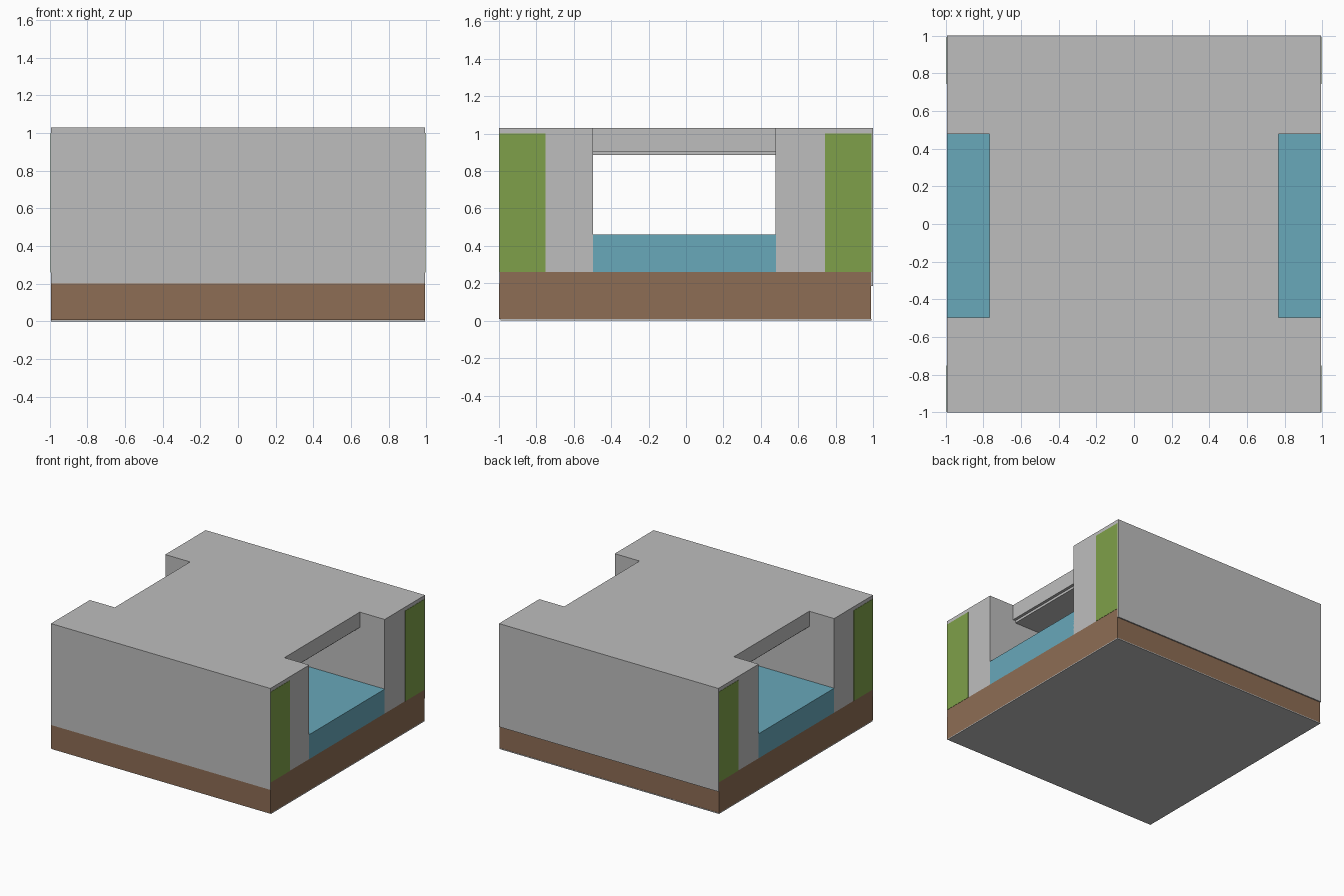
import bpy
import bmesh

if "Cube" in bpy.data.objects:
    bpy.data.objects.remove(bpy.data.objects["Cube"])


def material(name, rgb):
    m = bpy.data.materials.new(name)
    m.diffuse_color = (*rgb, 1.0)
    m.use_nodes = True
    m.node_tree.nodes["Principled BSDF"].inputs["Base Color"].default_value = m.diffuse_color
    return m


stone = material("grey stone", (0.515, 0.515, 0.515))
earth = material("brown earth", (0.270, 0.153, 0.089))
grass = material("green grass", (0.212, 0.352, 0.067))
water = material("blue water", (0.138, 0.392, 0.491))


def box(name, x, y, z, mat):
    """Box from (min, max) ranges on each axis."""
    bm = bmesh.new()
    bmesh.ops.create_cube(bm, size=1.0)
    for v in bm.verts:
        v.co = [r[0] if c < 0 else r[1] for c, r in zip(v.co, (x, y, z))]
    mesh = bpy.data.meshes.new(name)
    bm.to_mesh(mesh)
    bm.free()
    mesh.materials.append(mat)
    ob = bpy.data.objects.new(name, mesh)
    bpy.context.collection.objects.link(ob)
    return ob


W = 0.993   # half width of the tile
D = 0.4875  # half width of the channel
TOP = 1.03

# Ground slab with a stone underside
box("underside", (-W, W), (-0.992, 0.992), (0.0, 0.008), stone)
box("ground", (-W, W), (-0.995, 0.99), (0.008, 0.26), earth)
box("front_ground_edge", (-W, W), (-1.0, -0.995), (0.008, 0.20), earth)

# Water in the channel
box("water", (-W, W), (-0.497, 0.482), (0.26, 0.46), water)

# Stone banks on both sides of the channel, with thin outer facings
box("front_bank", (-W, W), (-0.995, -0.497), (0.26, TOP), stone)
box("back_bank", (-W, W), (0.478, 0.99), (0.26, TOP), stone)
box("front_facing", (-W, W), (-1.0, -0.995), (0.20, TOP), stone)
box("back_facing", (-W, W), (0.99, 1.0), (0.185, TOP), stone)

# Bridge deck and its slightly inset underside slab
box("bridge_deck", (-0.768, 0.768), (-0.497, 0.478), (0.905, TOP), stone)
box("bridge_soffit", (-0.745, 0.745), (-0.497, 0.478), (0.885, 0.905), stone)

# Grass panels on the four bank ends
for sx, side in ((-1, "left"), (1, "right")):
    xs = sorted((sx * (W - 0.002), sx * (W + 0.002)))
    box(f"front_{side}_grass", xs, (-0.998, -0.75), (0.26, 1.0), grass)
    box(f"back_{side}_grass", xs, (0.742, 0.992), (0.26, 1.0), grass)
